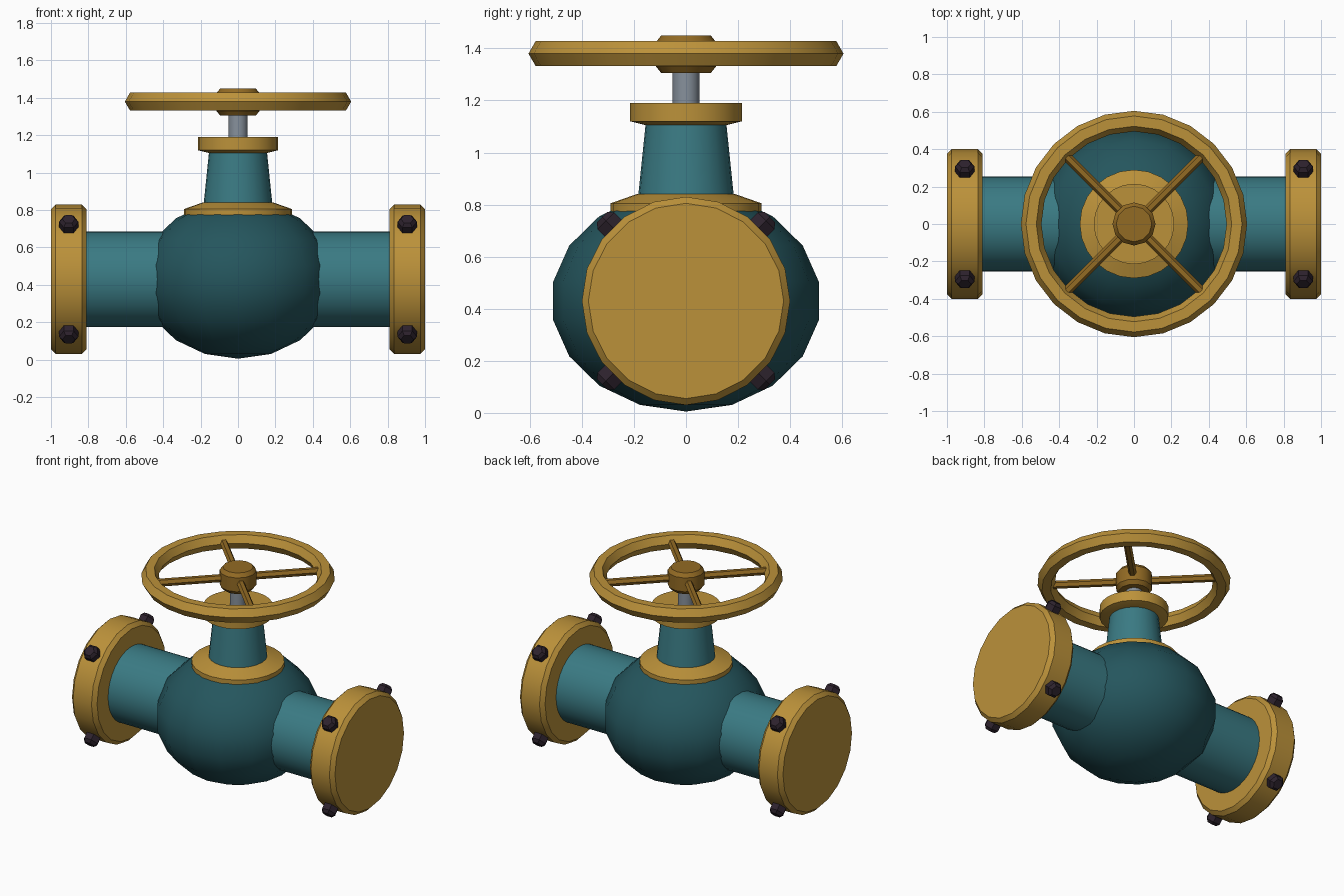
import bpy, math
from mathutils import Matrix, Vector

if "Cube" in bpy.data.objects:
    bpy.data.objects.remove(bpy.data.objects["Cube"])

AXIS_Z = 0.43   # height of the pipe axis
WHEEL_Z = 1.38  # height of the handwheel


def material(name, rgb):
    m = bpy.data.materials.new(name)
    m.diffuse_color = (*rgb, 1)
    m.use_nodes = True
    m.node_tree.nodes["Principled BSDF"].inputs["Base Color"].default_value = m.diffuse_color
    return m


GOLD = material("ochre gold", (0.50, 0.285, 0.042))
BRONZE = material("dark bronze", (0.29, 0.145, 0.017))
TEAL = material("teal", (0.042, 0.195, 0.228))
DEEP = material("deep teal", (0.018, 0.092, 0.110))
STEEL = material("steel grey", (0.24, 0.28, 0.33))
IRON = material("dark iron", (0.026, 0.016, 0.026))


def finish(obj, name, mat, angle=35):
    obj.name = name
    obj.data.materials.append(mat)
    bpy.ops.object.select_all(action='DESELECT')
    obj.select_set(True)
    bpy.context.view_layer.objects.active = obj
    bpy.ops.object.shade_smooth_by_angle(angle=math.radians(angle))
    return obj


def lathe(name, profile, sides, mat, direction=(0, 0, 1), origin=(0, 0, 0), angle=35):
    """Closed solid from (radius, height) pairs turned about a direction."""
    verts, faces = [], []
    for r, h in profile:
        for i in range(sides):
            a = 2 * math.pi * i / sides
            verts.append((r * math.cos(a), r * math.sin(a), h))
    for k in range(len(profile) - 1):
        for i in range(sides):
            j = (i + 1) % sides
            a, b = k * sides, (k + 1) * sides
            faces.append((a + i, a + j, b + j, b + i))
    faces.append(tuple(reversed(range(sides))))
    faces.append(tuple(range((len(profile) - 1) * sides, len(profile) * sides)))
    mesh = bpy.data.meshes.new(name)
    mesh.from_pydata(verts, [], faces)
    turn = Vector(direction).to_track_quat('Z', 'Y').to_matrix().to_4x4()
    mesh.transform(Matrix.Translation(origin) @ turn)
    obj = bpy.data.objects.new(name, mesh)
    bpy.context.collection.objects.link(obj)
    return finish(obj, name, mat, angle)


# Globe body, flattened vertically
bpy.ops.mesh.primitive_uv_sphere_add(segments=16, ring_count=9, radius=0.518,
                                     location=(0, 0, AXIS_Z))
body = bpy.context.object
body.scale.z = 0.82
finish(body, "globe_body", DEEP, 60)

# Pipes, end flanges and radial bolts on both sides
for side, label in ((-1, "left"), (1, "right")):
    out, centre = (side, 0, 0), (0, 0, AXIS_Z)
    lathe(f"pipe_{label}", [(0.255, 0.2), (0.255, 0.83)], 32, TEAL, out, centre)
    lathe(f"flange_{label}", [(0.375, 0.81), (0.40, 0.835), (0.40, 0.975), (0.375, 1.0)],
          20, GOLD, out, centre)
    for n in range(4):
        a = math.radians(45 + 90 * n)
        lathe(f"bolt_{label}_{n + 1}",
              [(0.052, 0.36), (0.052, 0.435), (0.034, 0.455)], 6, IRON,
              (0, math.cos(a), math.sin(a)), (side * 0.905, 0, AXIS_Z), 25)

# Bonnet: lower flange, tapered neck, upper collar
lathe("bonnet_flange", [(0.29, 0.765), (0.29, 0.805), (0.19, 0.84)], 24, GOLD, angle=15.5)
lathe("bonnet_neck", [(0.187, 0.80), (0.153, 1.13)], 24, TEAL)
lathe("bonnet_collar", [(0.155, 1.105), (0.215, 1.12), (0.215, 1.19)], 24, GOLD)

# Stem
lathe("stem", [(0.052, 1.15), (0.052, 1.33)], 16, STEEL)

# Handwheel: hexagonal-section rim, hub and four diagonal spokes
bpy.ops.mesh.primitive_torus_add(major_segments=24, minor_segments=6, major_radius=0.55,
                                 minor_radius=0.055, location=(0, 0, WHEEL_Z))
finish(bpy.context.object, "wheel_rim", GOLD)
lathe("wheel_hub", [(0.095, 1.305), (0.115, 1.33), (0.115, 1.425), (0.095, 1.45)], 12, BRONZE)
for n in range(4):
    a = math.radians(45 + 90 * n)
    lathe(f"wheel_spoke_{n + 1}", [(0.025, 0.05), (0.025, 0.53)], 6, BRONZE,
          (math.cos(a), math.sin(a), 0), (0, 0, WHEEL_Z), 25)
